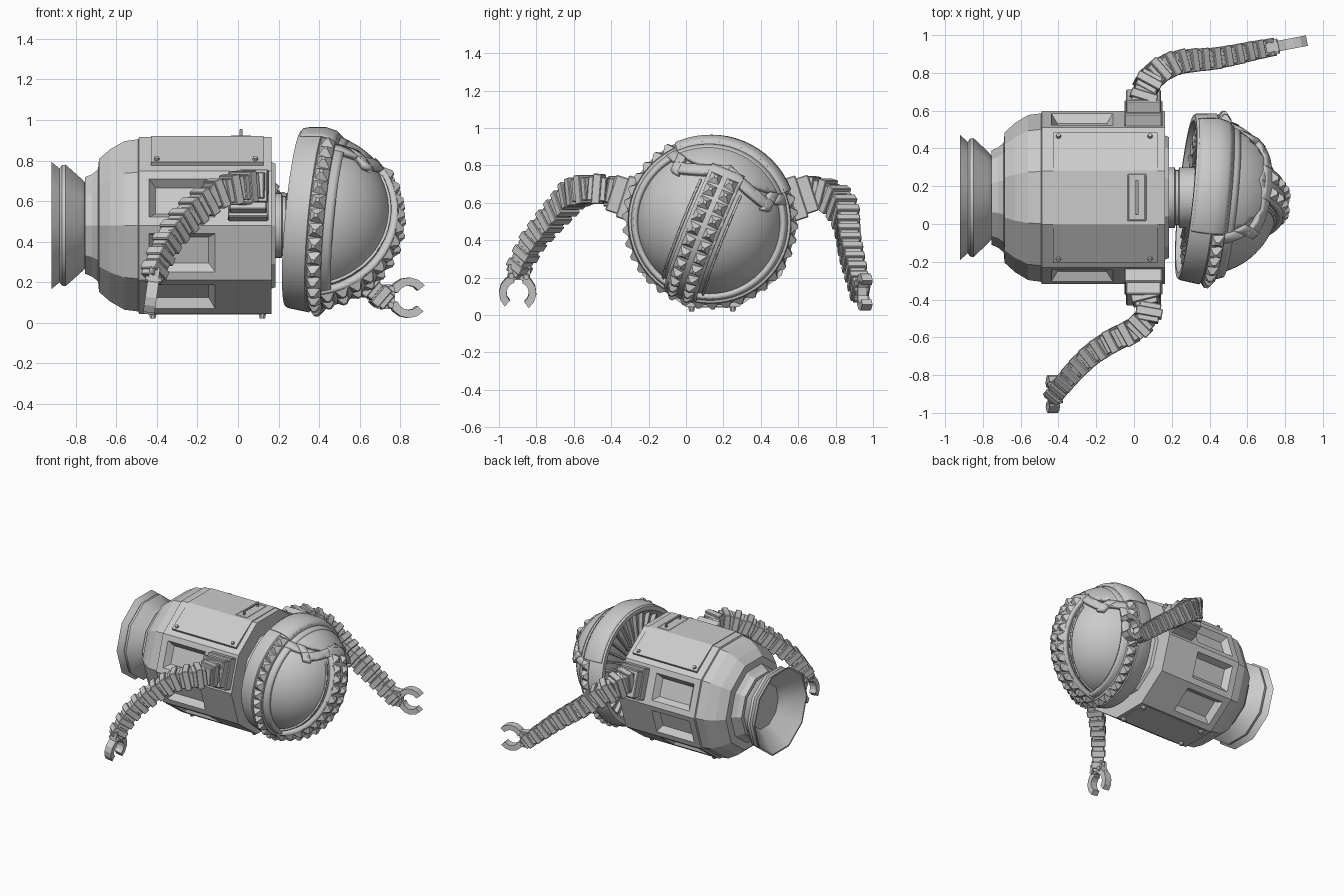
import bpy, bmesh, math
from mathutils import Matrix, Vector

if "Cube" in bpy.data.objects:
    bpy.data.objects.remove(bpy.data.objects["Cube"])

T = Matrix.Translation
BODY = T((0, .14, .48))


def frame(o, x, z):
    """Matrix at o with local X along x and local Z close to z."""
    x = Vector(x).normalized()
    y = Vector(z).cross(x).normalized()
    z = x.cross(y)
    return T(o) @ Matrix((x, y, z)).transposed().to_4x4()


def finish(bm, name, mat=None, solid=0, bevel=0, angle=30):
    bmesh.ops.recalc_face_normals(bm, faces=bm.faces)
    me = bpy.data.meshes.new(name)
    bm.to_mesh(me)
    bm.free()
    if angle:
        me.shade_smooth()
        me.set_sharp_from_angle(angle=math.radians(angle))
    ob = bpy.data.objects.new(name, me)
    bpy.context.collection.objects.link(ob)
    if mat:
        ob.matrix_world = mat
    if solid:
        m = ob.modifiers.new("shell", 'SOLIDIFY')
        m.thickness, m.offset = solid, 0
    if bevel:
        m = ob.modifiers.new("bevel", 'BEVEL')
        m.width, m.segments = bevel, 1
    return ob


def lathe(profile, n):
    """Revolve (x, radius) points about X."""
    bm = bmesh.new()
    rings = [[bm.verts.new((x, max(r, 1e-6) * math.cos(a), max(r, 1e-6) * math.sin(a)))
              for a in (2 * math.pi * i / n for i in range(n))] for x, r in profile]
    for p, q in zip(rings, rings[1:]):
        for i in range(n):
            bm.faces.new((p[i], p[(i + 1) % n], q[(i + 1) % n], q[i]))
    bmesh.ops.remove_doubles(bm, verts=bm.verts, dist=1e-4)
    return bm


def box(bm, mat, c, s):
    bmesh.ops.create_cube(bm, size=1, matrix=mat @ T(c) @ Matrix.Diagonal((*s, 1)))


def cone(bm, mat, r1, r2, h, n):
    """Cone standing on local Z = 0."""
    bmesh.ops.create_cone(bm, cap_ends=True, segments=n, radius1=r1, radius2=r2, depth=h,
                          matrix=mat @ T((0, 0, h / 2)) @ Matrix.Rotation(math.pi / n, 4, 'Z'))


# ten-sided body with recessed side windows
bm = lathe([(.165, 0), (.165, .458), (-.07, .458), (-.48, .458), (-.488, .458), (-.492, .446),
            (-.56, .437), (-.63, .395), (-.685, .345), (-.69, .29), (-.72, .265), (-.755, .25),
            (-.76, 0)], 10)
bmesh.ops.recalc_face_normals(bm, faces=bm.faces)
win = [f for f in bm.faces if abs(f.calc_center_median().x + .275) < .01
       and -.4 < f.calc_center_median().z < .3]
bmesh.ops.inset_individual(bm, faces=win, thickness=.06)
bmesh.ops.inset_individual(bm, faces=win, thickness=.045, depth=-.045)
finish(bm, "body", BODY, angle=0)
finish(lathe([(.16, .33), (.185, .32), (.185, 0)], 10), "neck_flange", BODY, angle=0)
finish(lathe([(.18, .16), (.215, .16), (.22, .145), (.235, .145), (.24, .16), (.34, .16)], 32),
       "neck", BODY)

# flared hollow nozzle
finish(lathe([(-.74, .2), (-.765, .235), (-.775, .245), (-.85, .315), (-.868, .312), (-.88, .295),
              (-.92, .33), (-.92, .318), (-.88, .28), (-.78, .17), (-.775, 0)], 10),
       "nozzle", BODY, angle=37)

# wrap-over top panel, bottom plate
bm = bmesh.new()
pts = [(s * y, z) for s, y, z in ((-1, .34, .303), (-1, .141, .431), (1, .141, .431), (1, .34, .303))]
for (y0, z0), (y1, z1) in zip(pts, pts[1:]):
    bm.faces.new([bm.verts.new(v) for v in
                  ((-.43, y0, z0), (.125, y0, z0), (.125, y1, z1), (-.43, y1, z1))])
bmesh.ops.remove_doubles(bm, verts=bm.verts, dist=1e-4)
finish(bm, "top_panel", BODY, solid=.02, angle=0)
bm = bmesh.new()
box(bm, BODY, (-.15, 0, -.434), (.57, .26, .01))
finish(bm, "bottom_panel", angle=0)

# panel bolts
bm = bmesh.new()
for s in (-1, 1):
    for x in (-.40, .085):
        cone(bm, BODY @ frame((x, s * .318, .317), (1, 0, 0), (0, s * .588, .809)), .016, .011, .024, 8)
    for x in (-.42, .12):
        cone(bm, BODY @ frame((x, s * .11, -.435), (1, 0, 0), (0, 0, -1)), .02, .014, .025, 8)
finish(bm, "panel_bolts")

# carrying handle with surround
bm = bmesh.new()
for s in (-1, 1):
    box(bm, BODY, (.015, s * .12, .437), (.1, .01, .012))
    box(bm, BODY, (.015 + s * .046, 0, .437), (.01, .24, .012))
    box(bm, BODY, (.015, s * .085, .455), (.016, .016, .034))
box(bm, BODY, (.015, 0, .468), (.016, .186, .014))
finish(bm, "top_handle", bevel=.003, angle=0)

# head frame: tilted and rolled, local X forward, local Z up
HEAD = frame((.275, .145, .515), (.99, -.1, -.09), (0, .38, .92))
DX = .085


def dome(r, n=64, m=20):
    return lathe([(DX + r * math.sin(a), r * math.cos(a))
                  for a in (math.pi / 2 * i / m for i in range(m + 1))], n)


def cut(bm, co, no):
    bmesh.ops.bisect_plane(bm, geom=bm.verts[:] + bm.edges[:] + bm.faces[:], dist=1e-6,
                           plane_co=co, plane_no=no, clear_outer=True)


def patch(name, r, planes, solid=.03):
    """Raised piece of the dome, kept on the inner side of each plane."""
    bm = dome(r)
    for co, no in planes:
        cut(bm, co, no)
    return finish(bm, name, HEAD, solid=solid)


finish(dome(.408), "eye_lens", HEAD)
finish(lathe([(.06, .14), (.045, .2), (.06, .37), (.0, .405), (0, .435), (.012, .443), (.115, .455),
              (.12, .447), (.19, .435), (.195, .41), (.2, .38)], 64), "head_rim", HEAD)

# lens frame, centre band, smooth top cap with its chevron border
X, Z = Vector((1, 0, 0)), Vector((0, 0, 1))
patch("lens_frame", .422, [(X * .235, X), (X * .10, -X)], .026)
patch("centre_band", .425, [((0, .09, 0), (0, 1, 0)), ((0, -.09, 0), (0, -1, 0)), (Z * .31, Z)], .036)
patch("top_cap", .42, [(Z * .28, -Z)], .026)
for s, side in ((1, "right"), (-1, "left")):
    no = Vector((0, s * .36, 1))
    half = ((0, -s * .002, 0), (0, -s, 0))
    end = Vector((0, s * .28, 0))
    # sloping run, then a step up towards the rim
    patch("cap_border_" + side, .424,
          [half, (Z * .335, no), (Z * .29, -no), (end, (0, s, 0))], .03)
    patch("cap_step_" + side, .424,
          [(end, (0, s, 0)), (end - Vector((0, s * .04, 0)), (0, -s, 0)), (Z * .19, -Z), (Z * .28, Z)], .03)
    patch("cap_end_" + side, .424, [(end, (0, -s, 0)), (Z * .28, Z), (Z * .235, -Z)], .03)
    patch("lens_bead_" + side, .412, [((0, s * .12, 0), (0, s, 0)), ((0, s * .11, 0), (0, -s, 0)),
                                      (Z * .26, no)], .016)

# smooth hood over the rim above the cap
bm = lathe([(.012, .443), (.04, .450), (.12, .457), (.17, .445), (.2, .42)], 64)
for s in (-1, 1):
    cut(bm, (0, 0, 0), (0, s * .69, -.72))
finish(bm, "cap_hood", HEAD, solid=.01)

# pyramid studs: ring around the rim, two columns on the band
bm = bmesh.new()
N = 38
for i in range(N):
    a = 2 * math.pi * (i + .5) / N
    if math.degrees(min(a, 2 * math.pi - a)) < 48:
        continue
    d = Vector((0, math.sin(a), math.cos(a)))
    cone(bm, frame(X * .155 + d * .438, X, d), .05, .012, .034, 4)
for i in range(12):
    a = math.radians(36 - i * 9.8)
    d = Vector((math.cos(a), 0, math.sin(a)))
    t = Vector((-math.sin(a), 0, math.cos(a)))
    for y in (-.043, .043):
        cone(bm, frame(X * DX + d * .433 + Vector((0, y, 0)), t, d), .05, .012, .034, 4)
finish(bm, "pyramid_studs", HEAD, angle=0)

# radial fins on the back of the head
bm = bmesh.new()
for i in range(32):
    box(bm, Matrix.Rotation(2 * math.pi * i / 32, 4, 'X'), (.04, 0, .28), (.035, .014, .21))
finish(bm, "back_fins", HEAD, angle=0)


def resample(path, n):
    path = [Vector(p) for p in path]
    seg = [(b - a).length for a, b in zip(path, path[1:])]
    out = []
    for k in range(n):
        d, i = sum(seg) * k / (n - 1), 0
        while i < len(seg) - 1 and d > seg[i]:
            d -= seg[i]
            i += 1
        out.append(path[i].lerp(path[i + 1], min(d / seg[i], 1)))
    return out


def arm(side, s, path, n, hand_dir, hand_up):
    # shoulder mount on the upper side facet
    bm = bmesh.new()
    m = BODY @ frame((.05, 0, 0), (1, 0, 0), (0, s * .951, .309))
    box(bm, m, (0, 0, .46), (.2, .235, .09))
    box(bm, m, (0, 0, .53), (.185, .2, .08))
    finish(bm, side + "_shoulder", bevel=.006, angle=0)
    # ribbed flexible arm of tapering blocks
    pts = resample(path, n)
    bm = bmesh.new()
    for i, p in enumerate(pts):
        t = pts[min(i + 1, n - 1)] - pts[max(i - 1, 0)]
        m = frame(p, t, (0, 0, 1))
        w = .165 - .055 * i / (n - 1)
        box(bm, m, (0, 0, 0), (.046, w * .88, w))
        box(bm, m, (0, 0, 0), (.1, w * .72, w * .8))
    finish(bm, side + "_arm", bevel=.004, angle=0)
    # hand block, pivots and two curved jaws
    h = frame(path[-1], hand_dir, hand_up)
    bm = bmesh.new()
    box(bm, h, (.03, 0, 0), (.08, .05, .12))
    for z in (-.04, .04):
        for k in (-1, 1):
            cone(bm, h @ frame((.05, k * .022, z), (1, 0, 0), (0, k, 0)), .018, .015, .018, 8)
    for k in (-1, 1):
        arc = [math.radians(160 - i * 24) for i in range(6)]
        ring = [(.14 + .1 * math.cos(a), k * .1 * math.sin(a)) for a in arc]
        ring += [(.14 + .06 * math.cos(a), k * .06 * math.sin(a)) for a in reversed(arc)]
        lo, hi = ([bm.verts.new(h @ Vector((x, y, z))) for x, z in ring] for y in (-.028, .028))
        c = len(ring)
        for i in range(c):
            bm.faces.new((lo[i], lo[(i + 1) % c], hi[(i + 1) % c], hi[i]))
        for i in range(c // 2 - 1):
            for v in (lo, hi):
                bm.faces.new((v[i], v[i + 1], v[c - 2 - i], v[c - 1 - i]))
    finish(bm, side + "_claw", angle=0)


arm("front", -1, [(.06, -.39, .66), (.08, -.47, .675), (.02, -.555, .67), (-.1, -.61, .64),
                  (-.2, -.67, .57), (-.29, -.75, .48), (-.36, -.83, .38), (-.41, -.89, .26)],
    12, (-.04, -.02, -.28), (0, 1, 0))
arm("rear", 1, [(.05, .67, .66), (.07, .74, .65), (.13, .81, .61), (.21, .85, .54), (.3, .865, .46),
                (.42, .875, .37), (.53, .895, .28), (.62, .915, .20), (.70, .93, .13)],
    13, (.21, .04, -.01), (0, 0, 1))
